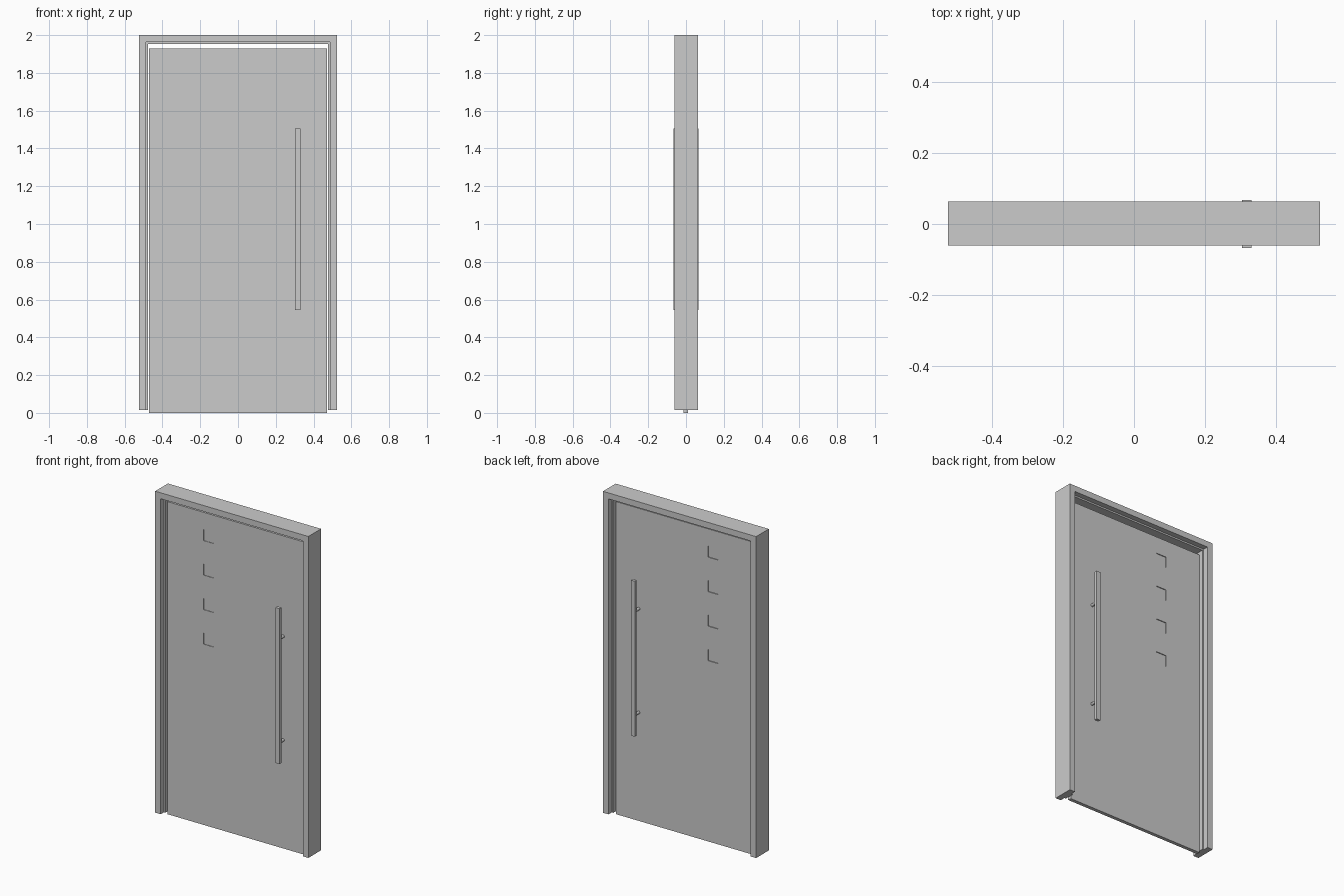
import bpy, bmesh
from mathutils import Vector

if "Cube" in bpy.data.objects:
    bpy.data.objects.remove(bpy.data.objects["Cube"])


def add_box(bm, lo, hi):
    """Axis-aligned box between two corners."""
    lo, hi = Vector(lo), Vector(hi)
    verts = bmesh.ops.create_cube(bm, size=1)["verts"]
    for v in verts:
        v.co = Vector((v.co[i] * (hi[i] - lo[i]) + (hi[i] + lo[i]) / 2 for i in range(3)))


def finish(bm, name):
    bmesh.ops.recalc_face_normals(bm, faces=bm.faces)
    mesh = bpy.data.meshes.new(name)
    bm.to_mesh(mesh)
    bm.free()
    ob = bpy.data.objects.new(name, mesh)
    bpy.context.collection.objects.link(ob)
    return ob


# Door frame: stepped profile (inward offset, y) swept up, across and down
HALF, TOP, FOOT = 0.523, 2.0, 0.015
profile = [(0, -0.061), (0.037, -0.061), (0.037, -0.028), (0.047, -0.028),
           (0.047, 0.030), (0.037, 0.030), (0.037, 0.063), (0, 0.063)]
bm = bmesh.new()
rings = []
for side, at_top in ((-1, False), (-1, True), (1, True), (1, False)):
    rings.append([bm.verts.new((side * (HALF - d), y, TOP - d if at_top else FOOT))
                  for d, y in profile])
n = len(profile)
for a, b in zip(rings, rings[1:]):
    for i in range(n):
        j = (i + 1) % n
        bm.faces.new((a[i], a[j], b[j], b[i]))
bm.faces.new(rings[0])
bm.faces.new(rings[-1])
finish(bm, "door_frame")

# Door leaf
FRONT, BACK = -0.012, 0.010
bm = bmesh.new()
add_box(bm, (-0.472, FRONT, 0), (0.472, BACK, 1.93))
leaf = finish(bm, "door_leaf")

# Four square lights, recessed on both faces of the leaf
bm = bmesh.new()
for k in range(4):
    z = 1.79 - 0.213 * k
    for y0, y1 in ((FRONT - 0.02, FRONT + 0.003), (BACK - 0.005, BACK + 0.02)):
        add_box(bm, (-0.227, y0, z - 0.035), (-0.157, y1, z + 0.035))
cutter = finish(bm, "square_light_cutter")
cutter.hide_render = True
mod = leaf.modifiers.new("square_lights", "BOOLEAN")
mod.object = cutter
mod.operation = "DIFFERENCE"
mod.solver = "EXACT"
bpy.context.view_layer.objects.active = leaf
bpy.ops.object.modifier_apply(modifier=mod.name)
bpy.data.objects.remove(cutter)

# Long pull bars with two round posts each, front and back
for side, surface, label in ((-1, FRONT, "front"), (1, BACK, "back")):
    outer, inner = side * 0.067, side * 0.048
    bm = bmesh.new()
    add_box(bm, (0.303, min(outer, inner), 0.545), (0.330, max(outer, inner), 1.505))
    finish(bm, label + "_pull_bar")
    for z, place in ((0.67, "lower"), (1.31, "upper")):
        bpy.ops.mesh.primitive_cylinder_add(
            vertices=24, radius=0.009, depth=abs(inner - surface) + 0.002,
            location=(0.3165, (inner + surface) / 2, z), rotation=(1.5707963, 0, 0))
        bpy.context.object.name = f"{label}_{place}_post"
        bpy.ops.object.shade_smooth_by_angle()
